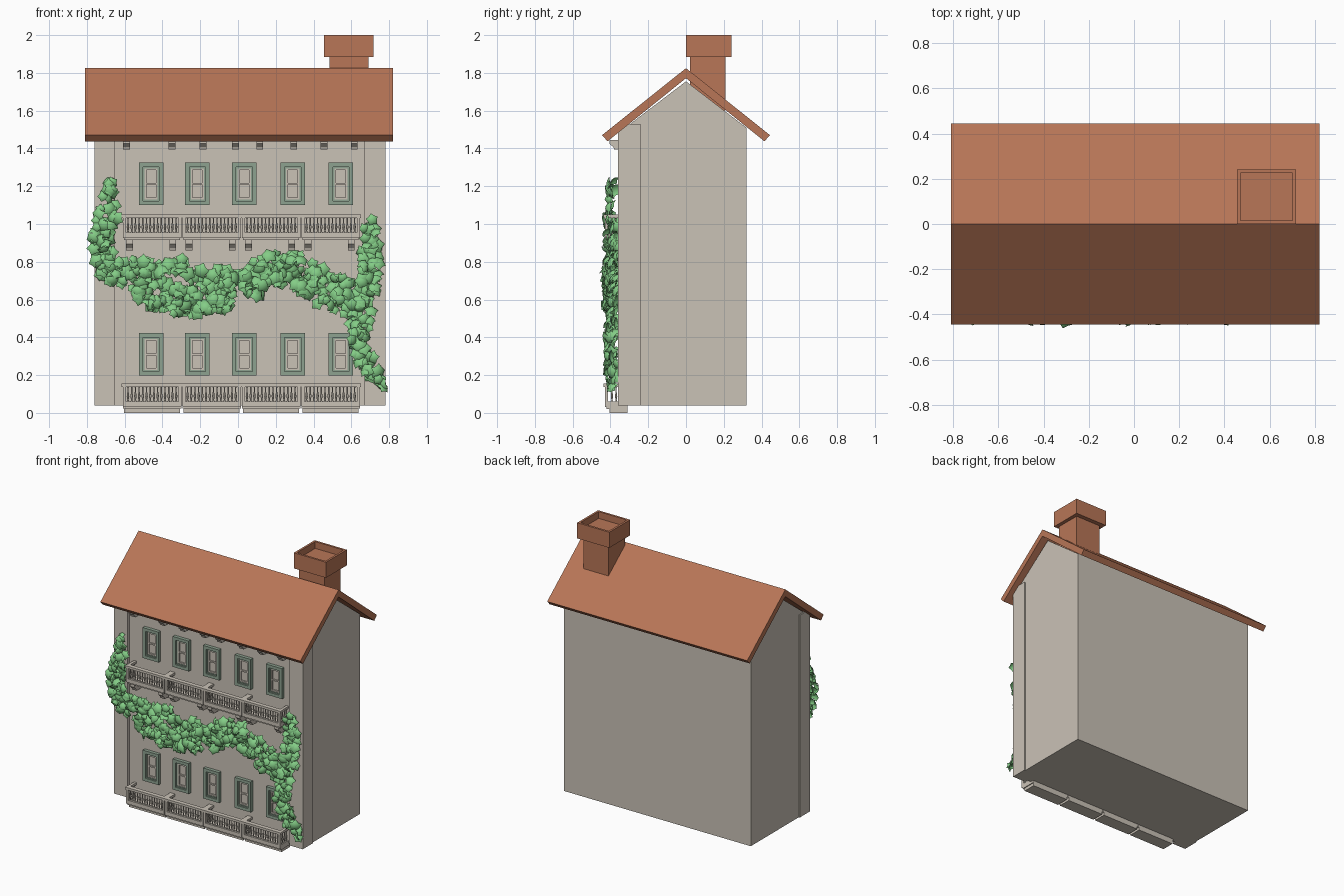
import bpy, bmesh, math, random
from mathutils import Matrix, Vector

cube = bpy.data.objects.get("Cube")
if cube:
    bpy.data.objects.remove(cube, do_unlink=True)
random.seed(4)


def material(name, rgb):
    m = bpy.data.materials.new(name)
    m.use_nodes = True
    m.diffuse_color = (*rgb, 1)
    bsdf = m.node_tree.nodes["Principled BSDF"]
    bsdf.inputs["Base Color"].default_value = (*rgb, 1)
    bsdf.inputs["Roughness"].default_value = 0.8
    return m


STONE = material("warm stone", (0.59, 0.54, 0.47))
CLAY = material("terracotta", (0.48, 0.18, 0.095))
SAGE = material("sage paint", (0.27, 0.36, 0.28))
LEAF = material("leaf green", (0.23, 0.61, 0.24))


def finish(name, bm, mat):
    bmesh.ops.recalc_face_normals(bm, faces=bm.faces)
    me = bpy.data.meshes.new(name)
    bm.to_mesh(me)
    bm.free()
    me.materials.append(mat)
    ob = bpy.data.objects.new(name, me)
    bpy.context.collection.objects.link(ob)
    return ob


def box(bm, x0, x1, y0, y1, z0, z1):
    mid = Vector((x0 + x1, y0 + y1, z0 + z1)) / 2
    mat = Matrix.Translation(mid) @ Matrix.Diagonal((x1 - x0, y1 - y0, z1 - z0, 1))
    return bmesh.ops.create_cube(bm, size=1, matrix=mat)["verts"]


def prism(bm, profile, x0, x1):
    """Extrude a (y, z) outline along x."""
    face = bm.faces.new([bm.verts.new((x0, y, z)) for y, z in profile])
    ext = bmesh.ops.extrude_face_region(bm, geom=[face])["geom"]
    verts = [g for g in ext if isinstance(g, bmesh.types.BMVert)]
    bmesh.ops.translate(bm, verts=verts, vec=(x1 - x0, 0, 0))


def frame(bm, x, z, w, h, t, y0, y1):
    """Rectangular frame centred at x, z with outer half sizes w, h."""
    for s in (-1, 1):
        a, b = sorted((x + s * w, x + s * (w - t)))
        box(bm, a, b, y0, y1, z - h, z + h)
        a, b = sorted((z + s * h, z + s * (h - t)))
        box(bm, x - w + t, x + w - t, y0, y1, a, b)


# House body with gables
WALL = -0.335
bm = bmesh.new()
prism(bm, [(WALL, 0.04), (0.32, 0.04), (0.32, 1.51), (0, 1.755), (WALL, 1.5)], -0.752, 0.772)
finish("house_body", bm, STONE)

# Corner pilasters
bm = bmesh.new()
for x0, x1 in ((-0.76, -0.65), (0.67, 0.78)):
    prism(bm, [(-0.36, 0.04), (-0.24, 0.04), (-0.24, 1.53), (-0.34, 1.53), (-0.36, 1.51)], x0, x1)
finish("corner_pilasters", bm, STONE)

# Roof
bm = bmesh.new()
prism(bm, [(0, 1.825), (0.445, 1.47), (0.415, 1.438), (0, 1.772), (-0.415, 1.438), (-0.445, 1.47)],
      -0.81, 0.82)
finish("roof", bm, CLAY)

# Chimney with a hollow cap
bm = bmesh.new()
box(bm, 0.485, 0.69, 0.02, 0.21, 1.6, 1.885)
finish("chimney_shaft", bm, CLAY)
bm = bmesh.new()
box(bm, 0.455, 0.717, 0, 0.242, 1.885, 2.0)
top = max(bm.faces, key=lambda f: f.calc_center_median().z)
bmesh.ops.inset_region(bm, faces=[top], thickness=0.022)
low = bmesh.ops.extrude_face_region(bm, geom=[top])["geom"]
bmesh.ops.delete(bm, geom=[top], context="FACES_ONLY")
bmesh.ops.translate(bm, verts=[g for g in low if isinstance(g, bmesh.types.BMVert)], vec=(0, 0, -0.05))
finish("chimney_cap", bm, CLAY)

# Windows: painted casing and pale sash
casing, sash = bmesh.new(), bmesh.new()
for z in (0.31, 1.213):
    for x in (-0.46, -0.215, 0.033, 0.29, 0.545):
        frame(casing, x, z, 0.065, 0.112, 0.022, -0.36, WALL)
        frame(casing, x, z, 0.043, 0.09, 0.008, -0.35, WALL)
        frame(sash, x, z, 0.035, 0.082, 0.01, -0.345, WALL)
        box(sash, x - 0.025, x + 0.025, -0.345, WALL, z - 0.005, z + 0.005)
finish("window_casings", casing, SAGE)
finish("window_sashes", sash, STONE)


# Balconies
def baluster(bm, x, y, z, h):
    rings = []
    for t, r in ((0, 0.006), (0.12, 0.0035), (0.35, 0.007), (0.65, 0.0032), (0.9, 0.003), (1, 0.006)):
        rings.append([bm.verts.new((x + r * math.cos(a * math.pi / 3),
                                    y + r * math.sin(a * math.pi / 3), z + t * h)) for a in range(6)])
    for lo, hi in zip(rings, rings[1:]):
        for i in range(6):
            j = (i + 1) % 6
            bm.faces.new((lo[i], lo[j], hi[j], hi[i]))


STARTS = [-0.61 + 0.315 * i for i in range(4)]


def balcony(name, z):
    """Four railed sections, with the deck top at z."""
    bm = bmesh.new()
    for x0 in STARTS:
        x1 = x0 + 0.31
        box(bm, x0, x1, -0.43, WALL, z - 0.018, z)
        box(bm, x0 + 0.006, x1 - 0.006, -0.42, WALL, z - 0.03, z - 0.018)
        for z0, z1 in ((z, z + 0.01), (z + 0.088, z + 0.105)):
            over = 0.006 if z1 > z + 0.05 else 0
            box(bm, x0 - over, x1 + over, -0.43 - over, -0.41 + over, z0, z1)
            for x in (x0, x1 - 0.014):
                box(bm, x - over / 2, x + 0.014 + over / 2, -0.41, WALL, z0, z1)
        for x in (x0, x1 - 0.016):
            box(bm, x, x + 0.016, -0.43, -0.412, z, z + 0.09)
            for y in (-0.392, -0.37, -0.35):
                baluster(bm, x + 0.008, y, z + 0.01, 0.08)
        for i in range(1, 15):
            baluster(bm, x0 + 0.008 + i * 0.0196, -0.42, z + 0.01, 0.08)
    finish(name, bm, STONE)


balcony("lower_balcony", 0.05)
balcony("upper_balcony", 0.945)

# Steps below the lower balcony
bm = bmesh.new()
for x0 in STARTS:
    box(bm, x0 + 0.006, x0 + 0.304, -0.405, -0.31, 0, 0.022)
    box(bm, x0, x0 + 0.31, -0.42, -0.31, 0.022, 0.04)
finish("balcony_base", bm, STONE)


# Stepped brackets
def bracket(bm, x, z, depth, h):
    prism(bm, [(WALL, z), (-depth, z), (-depth, z - h * 0.4), (-depth + 0.02, z - h * 0.75),
               (-depth + 0.025, z - h), (WALL, z - h)], x - 0.018, x + 0.018)


bm = bmesh.new()
for x0 in STARTS:
    bracket(bm, x0 + 0.035, 0.915, 0.41, 0.055)
    bracket(bm, x0 + 0.265, 0.915, 0.41, 0.055)
finish("balcony_brackets", bm, STONE)
bm = bmesh.new()
for x in (-0.59, -0.35, -0.185, -0.013, 0.115, 0.295, 0.455, 0.615):
    bracket(bm, x, 1.445, 0.405, 0.05)
finish("eaves_brackets", bm, STONE)


# Climbing ivy: five-lobed cupped leaves scattered along two vines
def leaf(bm, pos, size):
    turn = Matrix.Rotation(random.uniform(0, math.tau), 4, "Z")
    tilt = Matrix.Rotation(math.radians(90 + random.gauss(-8, 22)), 4, "X")
    yaw = Matrix.Rotation(math.radians(random.gauss(0, 24)), 4, "Z")
    m = Matrix.Translation(pos) @ yaw @ tilt @ turn @ Matrix.Scale(size, 4)
    hub = bm.verts.new(m @ Vector((0, 0, 0.25)))
    inner, outer = [], []
    for i in range(10):
        a = i * math.tau / 10
        tip = i % 2 == 0
        for ring, r, h in ((inner, 0.55, 0.17), (outer, 1.0 if tip else 0.72, -0.2 if tip else -0.05)):
            ring.append(bm.verts.new(m @ Vector((r * math.cos(a), r * math.sin(a), h))))
    for i in range(10):
        j = (i + 1) % 10
        bm.faces.new((hub, inner[i], inner[j]))
        bm.faces.new((inner[i], outer[i], outer[j], inner[j]))


def vine(name, path, density):
    """Path points are x, z and half width."""
    bm = bmesh.new()
    for a, b in zip(path, path[1:]):
        a, b = Vector(a), Vector(b)
        length = (b.xy - a.xy).length
        for _ in range(int(density * length * (a.z + b.z)) + 2):
            x, z, w = a.lerp(b, random.random())
            ang, r = random.uniform(0, math.tau), w * math.sqrt(random.random())
            pos = (x + r * math.cos(ang), random.uniform(-0.425, -0.37), z + r * math.sin(ang))
            leaf(bm, pos, random.uniform(0.028, 0.046))
    ob = finish(name, bm, LEAF)
    for o in bpy.context.selected_objects:
        o.select_set(False)
    bpy.context.view_layer.objects.active = ob
    ob.select_set(True)
    bpy.ops.object.shade_smooth_by_angle(angle=math.radians(40))


vine("ivy_garland", [(-0.68, 1.2, 0.03), (-0.69, 1.06, 0.06), (-0.73, 0.92, 0.05), (-0.71, 0.78, 0.06),
                     (-0.58, 0.74, 0.09), (-0.44, 0.65, 0.09), (-0.28, 0.58, 0.07), (-0.12, 0.65, 0.12),
                     (0.03, 0.67, 0.09), (0.17, 0.77, 0.08), (0.31, 0.75, 0.1), (0.45, 0.65, 0.08),
                     (0.6, 0.61, 0.1)], 1300)
vine("ivy_upper_spray", [(-0.56, 0.79, 0.04), (-0.42, 0.75, 0.04), (-0.3, 0.78, 0.05), (-0.2, 0.72, 0.03)], 1100)
vine("ivy_side_drop", [(0.7, 1.02, 0.02), (0.7, 0.9, 0.05), (0.7, 0.73, 0.07), (0.64, 0.58, 0.07),
                       (0.65, 0.42, 0.05), (0.68, 0.26, 0.06), (0.74, 0.17, 0.02), (0.77, 0.14, 0.01)], 1300)
